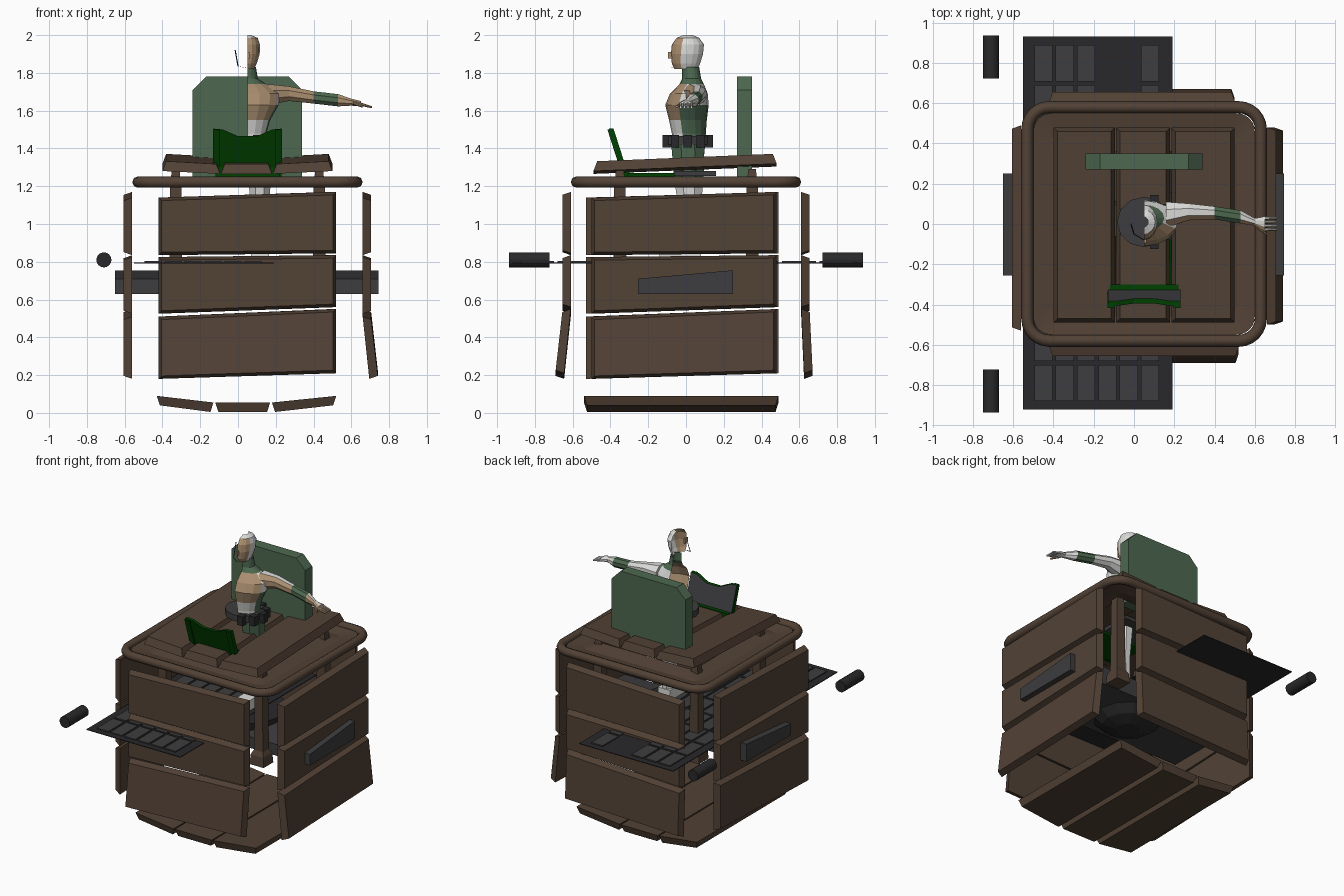
import bpy, bmesh
from math import sin, cos, pi
from mathutils import Vector

cube = bpy.data.objects.get("Cube")
if cube:
    bpy.data.objects.remove(cube)


def material(name, r, g, b):
    m = bpy.data.materials.new(name)
    m.use_nodes = True
    m.diffuse_color = (r, g, b, 1)
    m.node_tree.nodes["Principled BSDF"].inputs["Base Color"].default_value = (r, g, b, 1)
    return m


WOOD = material("brown wood", 0.085, 0.054, 0.036)
GREY = material("dark grey", 0.047, 0.047, 0.05)
CONSOLE = material("charcoal", 0.022, 0.022, 0.024)
GREEN = material("sage green", 0.075, 0.14, 0.08)
DEEP = material("deep green", 0.0, 0.05, 0.0)
WHITE = material("off white", 0.72, 0.72, 0.70)
TAN = material("tan", 0.40, 0.27, 0.16)


def make(name, verts, faces, mats, rule=None, closed=True):
    bm = bmesh.new()
    vs = [bm.verts.new(v) for v in verts]
    for f in faces:
        bm.faces.new([vs[i] for i in f])
    if closed:
        bmesh.ops.recalc_face_normals(bm, faces=bm.faces[:])
    bm.normal_update()
    if rule:
        for f in bm.faces:
            f.material_index = rule(f.calc_center_median(), f.normal)
    mesh = bpy.data.meshes.new(name)
    bm.to_mesh(mesh)
    bm.free()
    for m in mats:
        mesh.materials.append(m)
    ob = bpy.data.objects.new(name, mesh)
    bpy.context.collection.objects.link(ob)
    return ob


def loft(name, rings, mats, rule=None, caps=True, wrap=True):
    n = len(rings[0])
    verts = [p for r in rings for p in r]
    faces = []
    for k in range(len(rings) - 1):
        for i in range(n if wrap else n - 1):
            j = (i + 1) % n
            faces.append((k*n + i, k*n + j, k*n + n + j, k*n + n + i))
    if caps:
        faces += [tuple(range(n)), tuple(range(len(verts) - n, len(verts)))]
    return make(name, verts, faces, mats, rule, closed=caps)


def prism(name, profile, place, a, b, mats, rule=None):
    return loft(name, [[place(u, v, w) for u, v in profile] for w in (a, b)], mats, rule)


def box(name, x0, x1, y0, y1, z0, z1, mat):
    return prism(name, [(x0, y0), (x1, y0), (x1, y1), (x0, y1)], lambda u, v, w: (u, v, w), z0, z1, [mat])


def board(name, place, quad, depth, thick=0.045, inset=0.016):
    """Plank whose outer face is a little smaller than its inner face."""
    cu = sum(q[0] for q in quad) / 4
    cv = sum(q[1] for q in quad) / 4
    inner = [place(u, v, depth(u, v)) for u, v in quad]
    outer = [place(u - inset*(1 if u > cu else -1), v - inset*(1 if v > cv else -1),
                   depth(u, v) + thick) for u, v in quad]
    return loft(name, [inner, outer], [WOOD])


# Crate walls: three skewed planks on each side, some flaring at the bottom
walls = [
    ("front", lambda u, v, n: (u, -n, v), -0.42, 0.52, 0.61, 0.035),
    ("back", lambda u, v, n: (u, n, v), -0.42, 0.50, 0.61, 0.015),
    ("left", lambda u, v, n: (n, u, v), -0.50, 0.48, 0.66, 0.035),
    ("right", lambda u, v, n: (-n, u, v), -0.53, 0.49, 0.56, 0.0),
]
rows = [((0.18, 0.21), (0.51, 0.55)), ((0.525, 0.56), (0.825, 0.835)), ((0.835, 0.845), (1.14, 1.17))]
for side, place, u0, u1, d, flare in walls:
    for i, ((a0, a1), (b0, b1)) in enumerate(rows):
        flared = flare if i == 0 else 0
        board(f"{side}_plank_{i + 1}", place, [(u0, a0), (u1, a1), (u1, b1), (u0, b0)],
              lambda u, v: d + (flared if v < 0.3 else 0))

# Lid and floor planks
for i, (x0, x1) in enumerate([(-0.40, -0.095), (-0.09, 0.18), (0.185, 0.50)]):
    board(f"lid_plank_{i + 1}", lambda u, v, n: (u, v, n),
          [(x0, -0.49), (x1, -0.49), (x1, 0.48), (x0, 0.48)],
          lambda u, v: 1.285 + 0.04*v + 0.05*max(0, abs(u - 0.05) - 0.15), 0.052, 0.02)
for i, (x0, x1) in enumerate([(-0.43, -0.13), (-0.12, 0.17), (0.18, 0.52)]):
    board(f"floor_plank_{i + 1}", lambda u, v, n: (u, v, -n),
          [(x0, -0.54), (x1, -0.54), (x1, 0.49), (x0, 0.49)],
          lambda u, v: -0.055 - (0.035 if u > 0.4 or u < -0.4 else 0), 0.05)


# Rounded rim and the sagging sheet inside it
def rounded(cx, hx, hy, r, n=6):
    pts = []
    for q, (sx, sy) in enumerate([(1, 1), (-1, 1), (-1, -1), (1, -1)]):
        for k in range(n + 1):
            a = (q + k / n) * pi / 2
            pts.append((cx + sx*(hx - r) + r*cos(a), sy*(hy - r) + r*sin(a)))
    return pts


curve = bpy.data.curves.new("rim", "CURVE")
curve.dimensions = "3D"
curve.bevel_depth = 0.03
curve.bevel_resolution = 2
spline = curve.splines.new("POLY")
path = rounded(0.05, 0.58, 0.58, 0.11)
spline.points.add(len(path) - 1)
for p, (x, y) in zip(spline.points, path):
    p.co = (x, y, 1.222, 1)
spline.use_cyclic_u = True
curve.materials.append(WOOD)
bpy.context.collection.objects.link(bpy.data.objects.new("rim", curve))
loft("rim_sheet", [[(x, y, z) for x, y in rounded(0.05, h, h, r)]
                   for h, r, z in [(0.55, 0.09, 1.225), (0.46, 0.06, 1.21), (0.36, 0.03, 1.235)]],
     [WOOD], caps=False)

# Inner posts with a wider foot
for i, (sx, sy) in enumerate([(1, 1), (-1, 1), (-1, -1), (1, -1)]):
    x, y = 0.05 + 0.38*sx, 0.35*sy
    loft(f"post_{i + 1}", [[(x + h*a, y + h*b, z) for a, b in [(1, 1), (-1, 1), (-1, -1), (1, -1)]]
                           for z, h in [(0.60, 0.055), (0.67, 0.05), (0.70, 0.035), (1.20, 0.03), (1.29, 0.02)]], [WOOD])

# Console sheet with raised keys
box("console", -0.55, 0.19, -0.92, 0.93, 0.792, 0.797, CONSOLE)
for r in range(9):
    y = -0.79 + 0.1985*r
    for c in range(6):
        if r >= 7 and c in (3, 4):
            continue
        x = -0.495 + 0.106*c
        box(f"key_{r + 1}_{c + 1}", x, x + 0.09, y - 0.09, y + 0.09, 0.797, 0.805, GREY)

# Rollers beside the console
for end, y in (("front", -0.83), ("back", 0.83)):
    ring = [(-0.71 + 0.04*cos(k*pi/8), 0.81 + 0.04*sin(k*pi/8)) for k in range(16)]
    ob = prism(f"{end}_roller", ring, lambda u, v, w: (u, w, v), y - 0.107, y + 0.107, [CONSOLE])
    for p in ob.data.polygons:
        p.use_smooth = len(p.vertices) == 4

# Wedge bar passing through both side walls, with machinery under the console
prism("cross_bar", [(-0.255, 0.63), (0.25, 0.63), (0.25, 0.755), (-0.255, 0.71)],
      lambda u, v, w: (w, u, v), -0.65, 0.745, [GREY])
loft("machinery", [[(0.05 + r*cos(k*pi/6), r*sin(k*pi/6), z) for k in range(12)]
                   for z, r in [(0.55, 0.08), (0.58, 0.17), (0.65, 0.25), (0.77, 0.28)]], [CONSOLE])

# Back shield with clipped upper corners
prism("back_shield", [(-0.24, 1.25), (0.34, 1.25), (0.34, 1.71), (0.27, 1.78), (-0.17, 1.78), (-0.24, 1.71)],
      lambda u, v, w: (u, w, v), 0.27, 0.35, [GREEN])

# Leaning front shield: green outside, grey behind, with side rims and mounts
half = [(0.18, 1.505), (0.13, 1.50), (0.05, 1.465)]
outline = [(0.05 + x, z) for x, z in half] + [(0.05 - x, z) for x, z in reversed(half)]
outline += [(-0.13, 1.33), (-0.11, 1.30), (0.21, 1.30), (0.23, 1.33)]


def lean(u, v, w):
    return (u, w - 0.33 - 0.32*(v - 1.30), v)


prism("front_shield", outline, lean, -0.012, 0.012, [DEEP, GREY], lambda c, n: int(n.y > 0.8))
for s in (-1, 1):
    a, b = sorted((0.05 + 0.145*s, 0.05 + 0.182*s))
    prism("shield_rim", [(a, 1.31), (b, 1.31), (b, 1.50), (a, 1.50)], lean, -0.022, 0.0, [DEEP])
box("shield_mount", -0.12, 0.22, -0.34, -0.30, 1.25, 1.33, DEEP)
box("shield_base", -0.12, 0.23, -0.31, -0.06, 1.24, 1.27, DEEP)
box("seat_plate", -0.08, 0.20, -0.06, 0.16, 1.255, 1.28, GREY)


# Half figure, open along its middle
def shell(name, data, mats, rule):
    rings = [[(0.05 + rx*cos(a), cy + ry*sin(a), z) for a in [-pi/2 + k*pi/8 for k in range(9)]]
             for z, cy, rx, ry in data]
    return loft(name, rings, mats, rule, caps=False, wrap=False)


skin = [WHITE, TAN, GREEN]


def torso_rule(c, n):
    if c.z > 1.74 or (c.z < 1.60 and c.y > -0.02):
        return 2
    return int(n.y < -0.3 and c.z > 1.55)


shell("torso", [(1.40, 0.015, 0.10, 0.085), (1.48, 0.015, 0.10, 0.09), (1.55, 0.01, 0.12, 0.10),
                (1.63, 0.005, 0.165, 0.115), (1.69, 0.015, 0.17, 0.10), (1.74, 0.03, 0.10, 0.065),
                (1.77, 0.03, 0.055, 0.05), (1.83, 0.025, 0.045, 0.045)], skin, torso_rule)
shell("head", [(1.82, 0.0, 0.035, 0.06), (1.85, 0.0, 0.05, 0.075), (1.90, 0.005, 0.065, 0.085),
               (1.95, 0.01, 0.066, 0.085), (1.985, 0.01, 0.055, 0.06), (2.0, 0.01, 0.02, 0.025)],
      skin, lambda c, n: int(n.y < -0.2 and c.z < 1.98))
box("nose", 0.05, 0.062, -0.094, -0.06, 1.875, 1.91, TAN)


def limb(name, data, along_x, rule):
    rings = []
    for x, y, z, ra, rb in data:
        ring = [(ra*cos(k*pi/4 + 0.39), rb*sin(k*pi/4 + 0.39)) for k in range(8)]
        rings.append([(x, y + a, z + b) if along_x else (x + a, y + b, z) for a, b in ring])
    return loft(name, rings, skin, rule)


limb("arm", [(0.16, 0.045, 1.685, 0.07, 0.06), (0.27, 0.06, 1.69, 0.045, 0.042),
             (0.40, 0.055, 1.67, 0.035, 0.035), (0.53, 0.035, 1.655, 0.035, 0.035),
             (0.60, 0.01, 1.645, 0.02, 0.02), (0.65, 0.0, 1.637, 0.04, 0.015)], True,
     lambda c, n: 2 if 0.40 < c.x < 0.53 else int(n.y < -0.3))
for k in range(4):
    y = -0.028 + 0.019*k
    limb(f"finger_{k + 1}", [(0.64, y, 1.637, 0.009, 0.01), (0.71, y, 1.618, 0.006, 0.006)], True,
         lambda c, n: int(n.y < -0.3))
limb("thumb", [(0.61, -0.015, 1.64, 0.01, 0.01), (0.66, -0.05, 1.622, 0.007, 0.007)], True, lambda c, n: 1)
limb("leg", [(0.115, 0.01, 1.42, 0.075, 0.095), (0.115, 0.015, 1.25, 0.065, 0.085),
             (0.115, 0.02, 1.05, 0.05, 0.06), (0.115, 0.03, 0.85, 0.04, 0.05)], False,
     lambda c, n: 2 if c.z > 1.26 else 0)
box("foot", 0.07, 0.165, -0.14, 0.08, 0.806, 0.88, WHITE)

# Belt with pouches, and a headset wire
loft("belt", [[(0.05 + 0.135*cos(k*pi/6), 0.01 + 0.125*sin(k*pi/6), z) for k in range(12)]
              for z in (1.42, 1.465)], [GREY])
for k in range(5):
    a = -1.2 + 0.6*k
    x, y = 0.05 + 0.14*cos(a), 0.01 + 0.12*sin(a)
    box(f"pouch_{k + 1}", x - 0.022, x + 0.022, y - 0.022, y + 0.022, 1.405, 1.47, CONSOLE)
wire = [Vector(p) for p in [(-0.015, 0.0, 1.92), (0.0, -0.05, 1.835), (0.05, -0.08, 1.825)]]
for p, q in zip(wire, wire[1:]):
    loft("headset_wire", [[c + Vector((0.003*cos(k*pi/2), 0.003*sin(k*pi/2), 0)) for k in range(4)]
                          for c in (p, q)], [CONSOLE])
